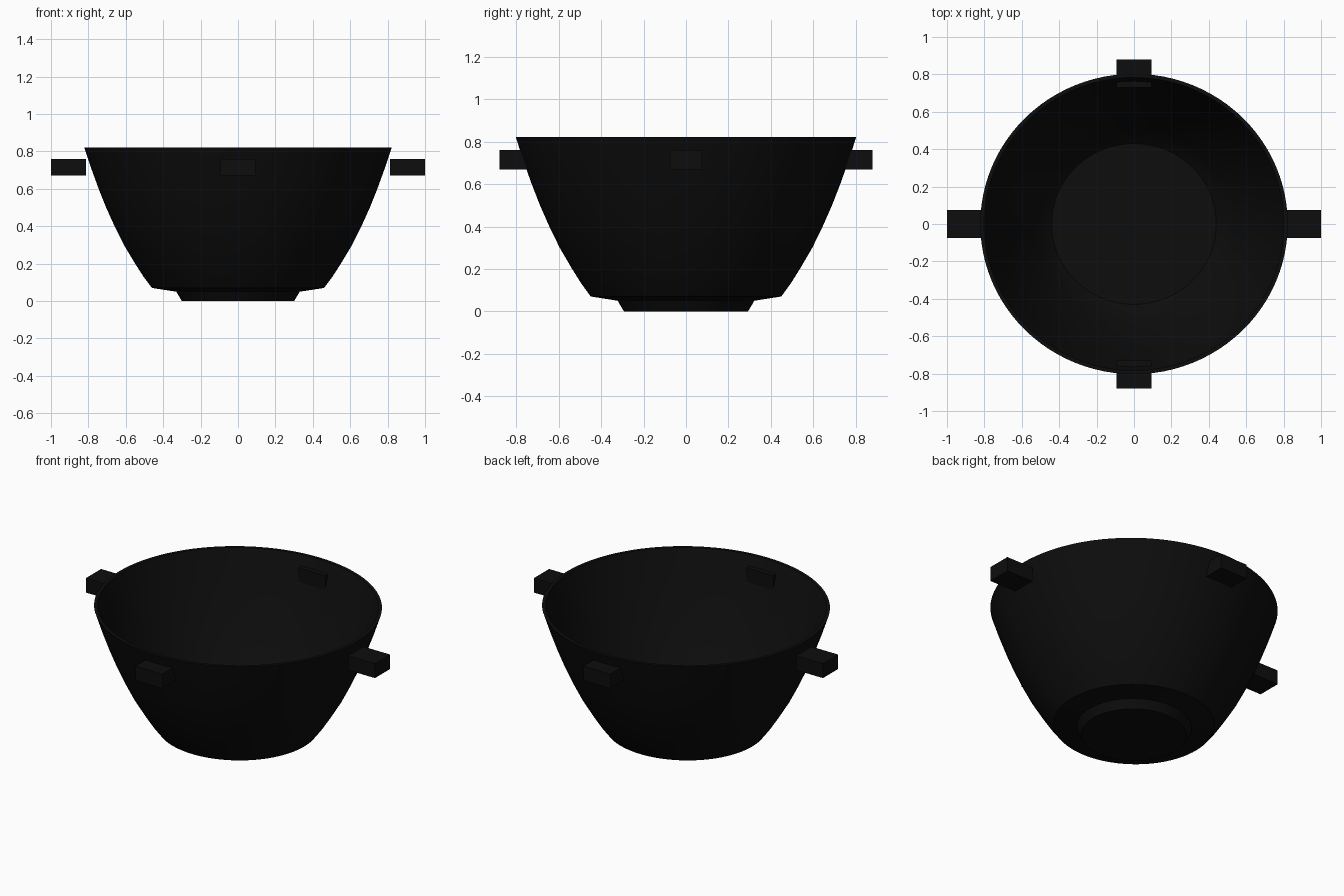
import bpy, bmesh, math

cube = bpy.data.objects.get("Cube")
if cube:
    bpy.data.objects.remove(cube, do_unlink=True)

black = bpy.data.materials.new("black")
black.use_nodes = True
colour = (0.004, 0.004, 0.004, 1)
black.diffuse_color = colour
black.node_tree.nodes["Principled BSDF"].inputs["Base Color"].default_value = colour


def add_object(name, bm):
    bmesh.ops.recalc_face_normals(bm, faces=bm.faces)
    mesh = bpy.data.meshes.new(name)
    bm.to_mesh(mesh)
    bm.free()
    mesh.materials.append(black)
    obj = bpy.data.objects.new(name, mesh)
    bpy.context.collection.objects.link(obj)
    return obj


# Bowl: foot, flat underside and curved wall, then back down the inside
foot = [(0, 0), (0.30, 0), (0.33, 0.05), (0.46, 0.07)]
wall = [(0.505, 0.13), (0.55, 0.2), (0.61, 0.3), (0.66, 0.4),
        (0.705, 0.5), (0.745, 0.6), (0.785, 0.71), (0.822, 0.822)]
thickness = 0.02
inside = [(r - thickness, z) for r, z in reversed(wall)]
floor = [(0.44, 0.09), (0, 0.09)]

bm = bmesh.new()
points = [bm.verts.new((r, 0, z)) for r, z in foot + wall + inside + floor]
edges = [bm.edges.new(pair) for pair in zip(points, points[1:])]
bmesh.ops.spin(bm, geom=points + edges, cent=(0, 0, 0), axis=(0, 0, 1),
               angle=math.tau, steps=96, use_merge=True)
bmesh.ops.remove_doubles(bm, verts=bm.verts, dist=0.0005)
bmesh.ops.scale(bm, vec=(1, 0.977, 1), verts=bm.verts)
bowl = add_object("bowl", bm)
bpy.context.view_layer.objects.active = bowl
bowl.select_set(True)
bpy.ops.object.shade_smooth_by_angle(angle=math.radians(25))

# Four block lugs below the rim
for name, x, y in (("left_lug", 0.907, 0), ("right_lug", -0.907, 0),
                   ("back_lug", 0, 0.805), ("front_lug", 0, -0.805)):
    bm = bmesh.new()
    bmesh.ops.create_cube(bm, size=1)
    bmesh.ops.scale(bm, vec=(0.186, 0.15, 0.09), verts=bm.verts)
    add_object(name, bm).location = (x, y, 0.715)
